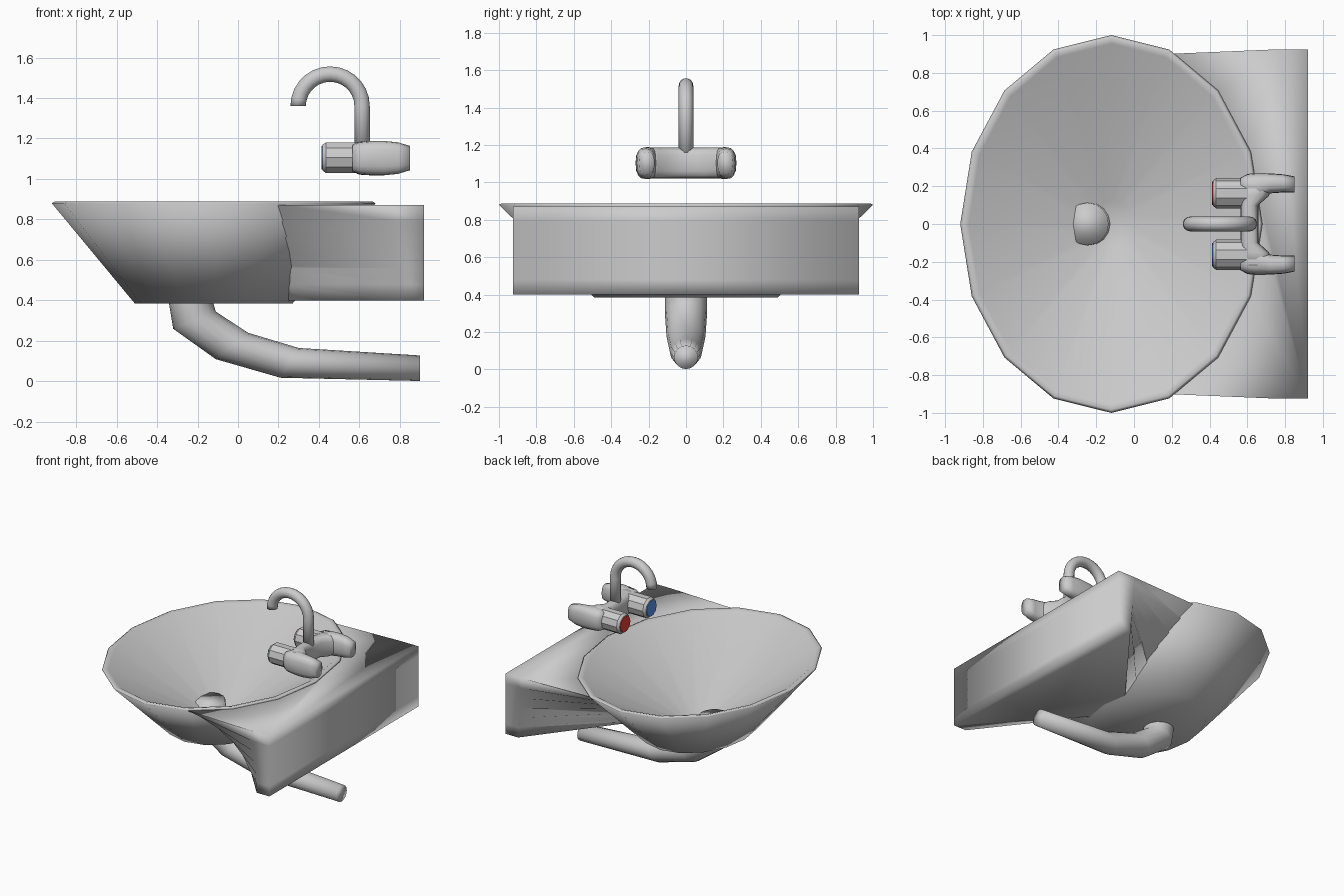
import bpy, bmesh
from math import sin, cos, pi, radians
from mathutils import Vector as V

if "Cube" in bpy.data.objects:
    bpy.data.objects.remove(bpy.data.objects["Cube"])


def smooth(ob, angle):
    bpy.ops.object.select_all(action='DESELECT')
    ob.select_set(True)
    bpy.context.view_layer.objects.active = ob
    bpy.ops.object.shade_smooth_by_angle(angle=radians(angle))


def loft(name, rings, angle=180):
    """Closed skin through rings of equal point count, capped at both ends."""
    bm = bmesh.new()
    rows = [[bm.verts.new(p) for p in r] for r in rings]
    n = len(rows[0])
    for a, b in zip(rows, rows[1:]):
        for i in range(n):
            j = (i + 1) % n
            bm.faces.new((a[i], a[j], b[j], b[i]))
    bm.faces.new(rows[0])
    bm.faces.new(rows[-1])
    bmesh.ops.recalc_face_normals(bm, faces=bm.faces[:])
    me = bpy.data.meshes.new(name)
    bm.to_mesh(me)
    bm.free()
    ob = bpy.data.objects.new(name, me)
    bpy.context.collection.objects.link(ob)
    smooth(ob, angle)
    return ob


def ring(c, u, v, n=16, power=1.0):
    """Ellipse ring; power below 1 squares it off."""
    def f(t):
        return (abs(t) ** power) * (1 if t > 0 else -1)
    return [V(c) + V(u) * f(cos(2 * pi * i / n)) + V(v) * f(sin(2 * pi * i / n))
            for i in range(n)]


def tube(name, pairs, n=16):
    """Round tube in the y = 0 plane from silhouette pairs (x1, z1, x2, z2, y radius)."""
    return loft(name, [ring(((a + c) / 2, 0, (b + d) / 2), (0, r, 0),
                            ((c - a) / 2, 0, (d - b) / 2), n)
                       for a, b, c, d, r in pairs])


def oval(rx, ry, z):
    return ring((-0.12, 0, z), (rx, 0, 0), (0, ry, 0))


# bowl: 16-sided oval with thin lip, inside sloping down to the middle
loft("bowl", [oval(.39, .49, .385), oval(.8, 1, .88), oval(.785, .985, .888),
              oval(.755, .955, .88), oval(.1, .125, .43)])

# back block: wide at the top, narrowing under the bowl
top = [(.92, .925), (.77, .925), (.17, .9)]
low = [(.92, .925), (.81, .925), (.22, .16)]
layers = []
for k in range(7):
    t = k / 6
    half = [V(a).lerp(V(b), t) for a, b in zip(top, low)]
    z = .872 + (.4 - .872) * t
    layers.append([(p.x, p.y, z) for p in half] + [(p.x, -p.y, z) for p in reversed(half)])
block = loft("back_block", layers)
cutter = loft("bowl_cutter", [oval(.382, .482, .38), oval(.798, .998, .885),
                              oval(.798, .998, .9)])
cutter.hide_render = True
mod = block.modifiers.new("cut", 'BOOLEAN')
mod.operation, mod.solver, mod.object = 'DIFFERENCE', 'EXACT', cutter
bpy.context.view_layer.objects.active = block
bpy.ops.object.modifier_apply(modifier=mod.name)
bpy.data.objects.remove(cutter)
smooth(block, 100)

# drain pipe, its closed top showing inside the bowl
tube("drain_pipe", [(-.36, .5, -.135, .5, .113), (-.34, .38, -.12, .38, .113),
                    (-.32, .26, -.11, .345, .113), (-.11, .11, .05, .24, .104),
                    (.21, .018, .3, .165, .086), (.9, .002, .9, .128, .064)])

# gooseneck spout
spout = [(.575, 1.12, .653, 1.12, .039)]
for i in range(15):
    c, s = cos(pi * i / 14), sin(pi * i / 14)
    spout.append((.455 + .119 * c, 1.36 + .119 * s,
                  .455 + .197 * c, 1.36 + .197 * s, .039))
spout[0] = (.653, 1.12, .575, 1.12, .039)
spout[1:] = [(c, d, a, b, r) for a, b, c, d, r in spout[1:]]
tube("spout", spout, 14)

# tap body crossbar, flaring into the side arms
loft("tap_crossbar", [ring((x, y, 1.103), (w, 0, 0), (0, 0, .083), 16, .7)
                      for y, x, w in ((-.22, .65, .085), (-.15, .64, .075), (-.1, .612, .047),
                                      (.1, .612, .047), (.15, .64, .075), (.22, .65, .085))])


def material(name, colour):
    m = bpy.data.materials.new(name)
    m.diffuse_color = colour
    m.use_nodes = True
    m.node_tree.nodes["Principled BSDF"].inputs["Base Color"].default_value = m.diffuse_color
    return m


colours = {"hot": (1, material("red", (.8, .05, .04, 1))),
           "cold": (-1, material("blue", (.1, .3, .85, 1)))}
for label, (s, mat) in colours.items():
    # tapered side arm: x, y centre, half width, half height
    arm = [(.565, .205, .04, .065), (.6, .2, .065, .08), (.65, .2, .07, .085),
           (.72, .215, .053, .085), (.79, .215, .048, .078), (.85, .21, .042, .06)]
    loft(label + "_arm", [ring((x, s * y, 1.103), (0, w, 0), (0, 0, h), 16, .75)
                          for x, y, w, h in arm])
    # knob with bevelled front
    knob = [(.417, .066), (.435, .08), (.6, .08)]
    loft(label + "_knob", [ring((x, s * .163, 1.105), (0, r, 0), (0, 0, r), 10)
                           for x, r in knob], 30)
    # coloured marker disc
    disc = loft(label + "_disc", [ring((x, s * .163, 1.105), (0, .062, 0), (0, 0, .062), 10)
                                  for x in (.412, .42)], 30)
    disc.data.materials.append(mat)
